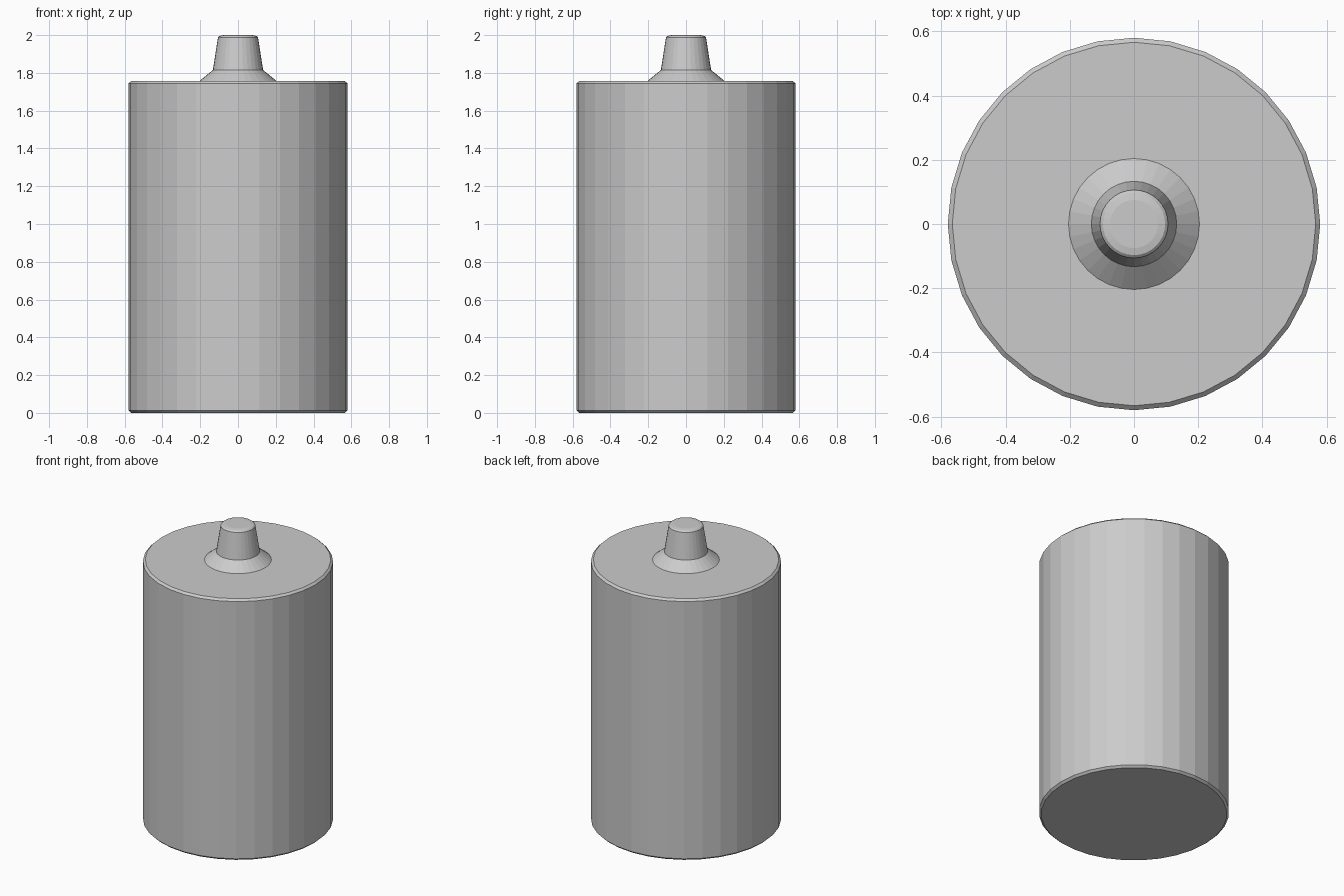
import bpy, bmesh
from math import sin, cos, pi

if "Cube" in bpy.data.objects:
    bpy.data.objects.remove(bpy.data.objects["Cube"])

SIDES = 32


def lathe(name, profile, cap_start=False, cap_end=False):
    """Spin a bottom-to-top (radius, z) profile into a flat-faced solid."""
    bm = bmesh.new()
    rings = [[bm.verts.new((r * cos(2 * pi * i / SIDES), r * sin(2 * pi * i / SIDES), z))
              for i in range(SIDES)] for r, z in profile]
    for low, high in zip(rings, rings[1:]):
        for i in range(SIDES):
            j = (i + 1) % SIDES
            bm.faces.new((low[i], low[j], high[j], high[i]))
    if cap_start:
        bm.faces.new(rings[0][::-1])
    if cap_end:
        bm.faces.new(rings[-1])
    mesh = bpy.data.meshes.new(name)
    bm.to_mesh(mesh)
    bm.free()
    obj = bpy.data.objects.new(name, mesh)
    bpy.context.collection.objects.link(obj)
    return obj


# Main cylinder with chamfered rims; its top ring meets the collar
lathe("body", [(0.566, 0), (0.58, 0.013), (0.58, 1.744), (0.566, 1.757), (0.204, 1.757)],
      cap_start=True)

# Sloped collar, tapered nub and softly rounded tip
lathe("top_nub", [(0.204, 1.757), (0.133, 1.815), (0.106, 1.988), (0.097, 1.996), (0.075, 2.0)],
      cap_end=True)
